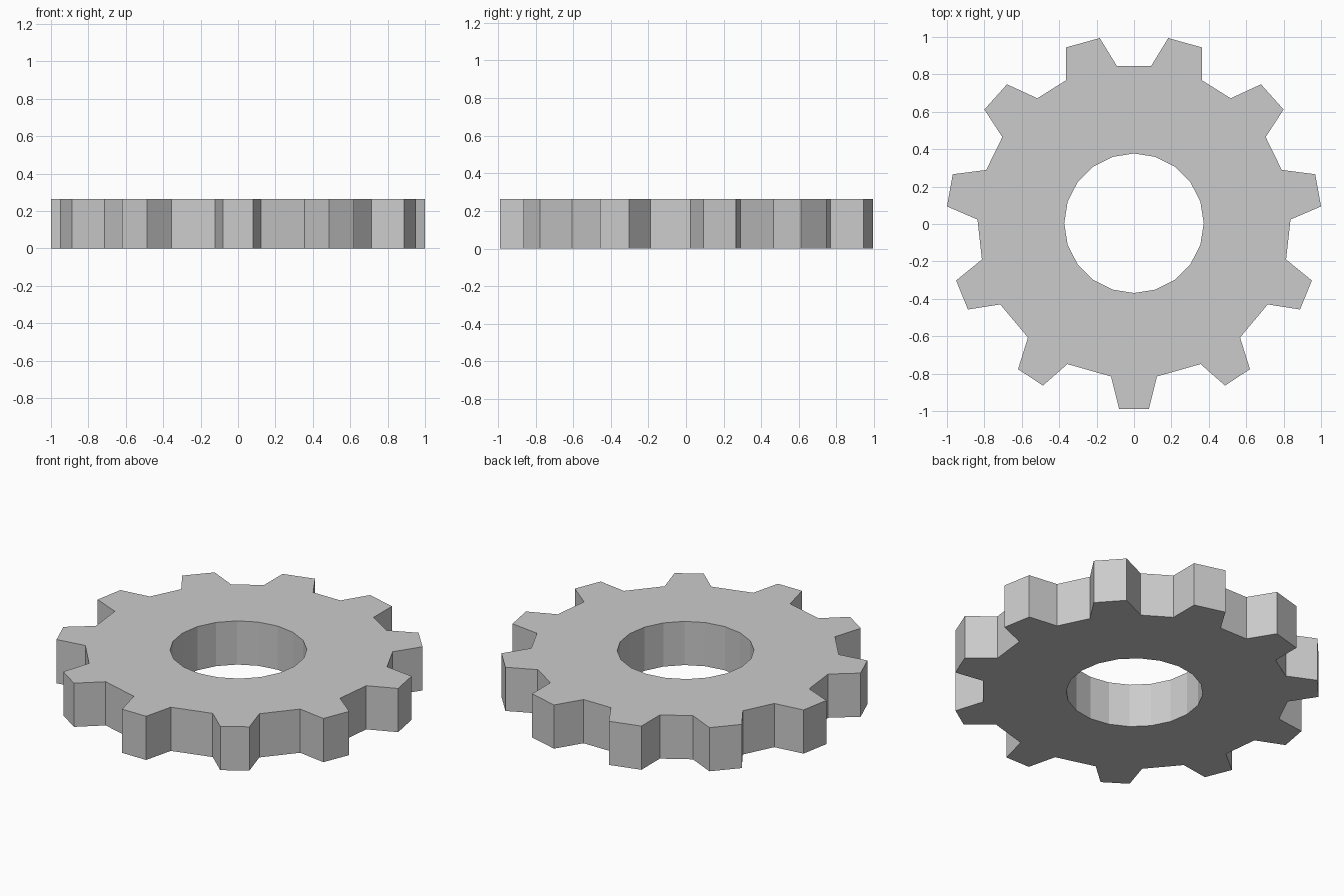
import bpy
from math import cos, sin, pi

if "Cube" in bpy.data.objects:
    bpy.data.objects.remove(bpy.data.objects["Cube"])

HEIGHT = 0.263

# Right half of the eleven-tooth outline, from the bottom tooth up to the top gap
half = [(.08, -.988), (.123, -.815), (.356, -.749), (.487, -.864), (.62, -.776),
        (.567, -.607), (.715, -.43), (.888, -.457), (.951, -.302), (.813, -.19),
        (.837, .024), (1.0, .094), (.969, .266), (.79, .289), (.704, .465),
        (.80, .612), (.679, .747), (.517, .672), (.364, .768), (.364, .944),
        (.183, .994), (.091, .844)]
outline = half + [(-x, y) for x, y in reversed(half)]

# Round 20-sided bore
bore = [(.373 * cos(i * pi / 10), .004 + .373 * sin(i * pi / 10)) for i in range(20)]

# Filled and extruded profile
curve = bpy.data.curves.new("gear_profile", 'CURVE')
curve.dimensions = '2D'
curve.fill_mode = 'BOTH'
curve.extrude = HEIGHT / 2


def add_loop(points):
    spline = curve.splines.new('POLY')
    spline.points.add(len(points) - 1)
    for p, (x, y) in zip(spline.points, points):
        p.co = (x, y, HEIGHT / 2, 1)
    spline.use_cyclic_u = True


add_loop(outline)
add_loop(bore)

# Flat-faced gear mesh resting on the ground plane
gear = bpy.data.objects.new("gear", curve)
gear.location.z = HEIGHT / 2
bpy.context.collection.objects.link(gear)
bpy.context.view_layer.objects.active = gear
gear.select_set(True)
bpy.ops.object.convert(target='MESH')
gear = bpy.context.object
bpy.ops.object.mode_set(mode='EDIT')
bpy.ops.mesh.select_all(action='SELECT')
bpy.ops.mesh.remove_doubles(threshold=0.0005)
bpy.ops.mesh.normals_make_consistent(inside=False)
bpy.ops.object.mode_set(mode='OBJECT')
bpy.ops.object.shade_flat()
low = min(v.co.z for v in gear.data.vertices)
gear.location.z = -low
